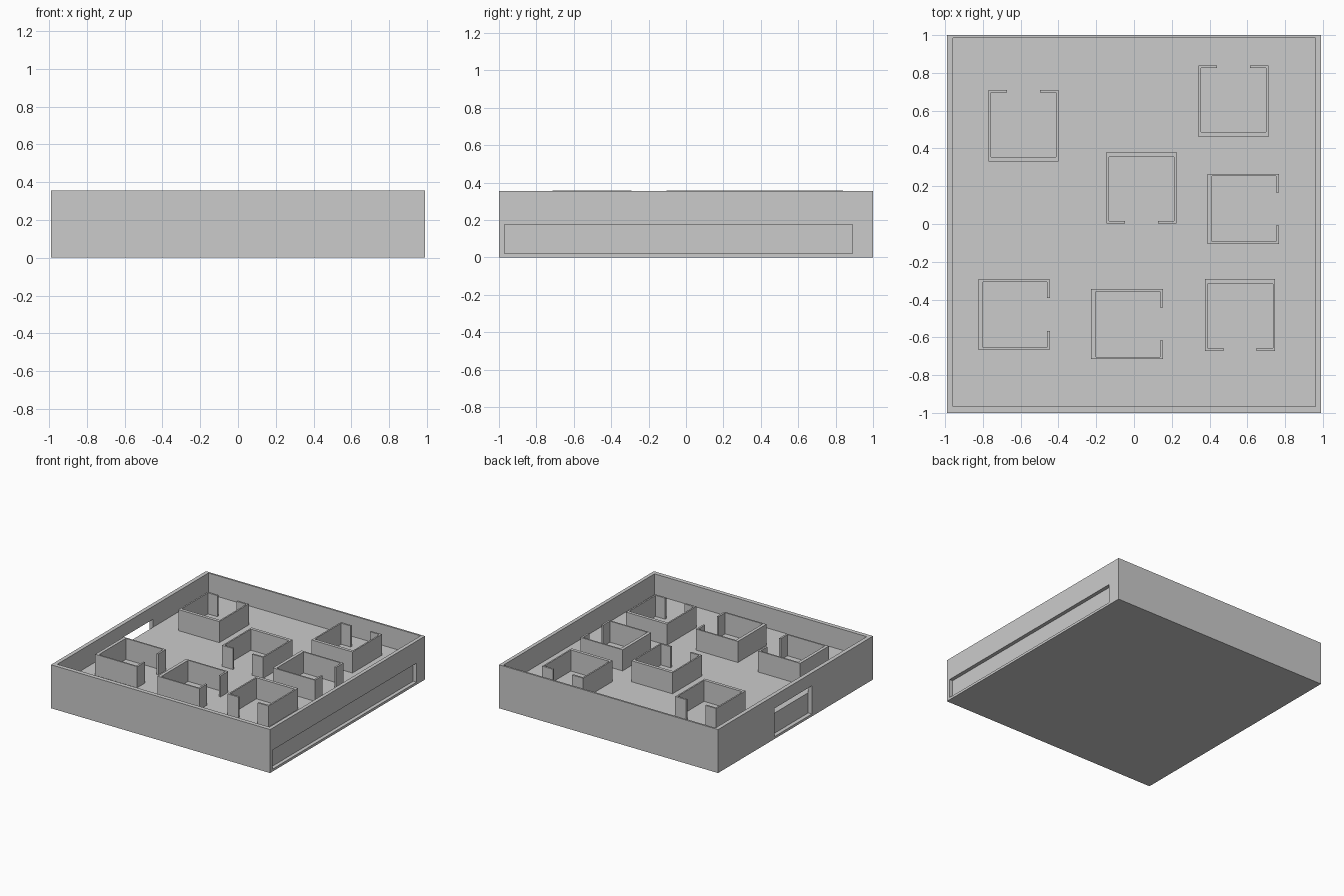
import bpy, bmesh, math
from mathutils import Matrix

cube = bpy.data.objects.get("Cube")
if cube:
    bpy.data.objects.remove(cube, do_unlink=True)

grey = bpy.data.materials.new("plain grey")
grey.use_nodes = True
grey.diffuse_color = (0.6, 0.6, 0.6, 1)
grey.node_tree.nodes["Principled BSDF"].inputs["Base Color"].default_value = grey.diffuse_color

TOP = 0.355       # rim height
FLOOR = 0.185     # raised floor height
HX, HY = 0.99, 1.0


def finish(name, bm):
    bmesh.ops.recalc_face_normals(bm, faces=bm.faces)
    mesh = bpy.data.meshes.new(name)
    bm.to_mesh(mesh)
    bm.free()
    mesh.materials.append(grey)
    obj = bpy.data.objects.new(name, mesh)
    bpy.context.collection.objects.link(obj)
    return obj


def box(name, x, y, z):
    """Box from (min, max) ranges."""
    bm = bmesh.new()
    bmesh.ops.create_cube(bm, size=1)
    for v in bm.verts:
        v.co = [r[0] if c < 0 else r[1] for c, r in zip(v.co, (x, y, z))]
    return finish(name, bm)


def cut(target, name, x, y, z):
    cutter = box(name, x, y, z)
    cutter.hide_render = True
    cutter.hide_viewport = True
    cutter.display_type = 'WIRE'
    mod = target.modifiers.new(name, 'BOOLEAN')
    mod.operation = 'DIFFERENCE'
    mod.solver = 'EXACT'
    mod.object = cutter
    # apply the cut, then drop the cutter
    bpy.context.view_layer.update()
    graph = bpy.context.evaluated_depsgraph_get()
    mesh = bpy.data.meshes.new_from_object(target.evaluated_get(graph))
    target.modifiers.clear()
    target.data = mesh
    bpy.data.objects.remove(cutter, do_unlink=True)


# Tray: solid base with a rim around it
tray = box("tray", (-HX, HX), (-HY, HY), (0, TOP))
cut(tray, "tray_hollow", (-0.957, 0.96), (-0.965, 0.985), (FLOOR, 1))
# Long shallow recess in the +x side
cut(tray, "side_recess", (0.96, 1.1), (-0.97, 0.89), (0.02, 0.175))
# Gateway in the -x rim, with a recessed panel below floor level
cut(tray, "gateway", (-1.1, -0.957), (-0.21, 0.27), (0.02, 0.25))


def room(name, cx, cy, angle):
    """Small roofless room; its doorway faces +y before turning."""
    w, d = 0.185, 0.19           # half width and depth
    side, back, front, gap = 0.012, 0.026, 0.015, 0.087
    half = [(w, -d), (w, d), (gap, d), (gap, d - front),
            (w - side, d - front), (w - side, back - d)]
    outline = half + [(-x, y) for x, y in reversed(half)]
    bm = bmesh.new()
    face = bm.faces.new([bm.verts.new((x, y, FLOOR - 0.005)) for x, y in outline])
    ext = bmesh.ops.extrude_face_region(bm, geom=[face])
    for v in ext["geom"]:
        if isinstance(v, bmesh.types.BMVert):
            v.co.z = TOP + 0.002
    bm.transform(Matrix.Translation((cx, cy, 0)) @ Matrix.Rotation(math.radians(angle), 4, 'Z'))
    finish(name, bm)


# Rooms: centre and turn
NORTH, SOUTH, EAST = 0, 180, -90
room("back_right_room", -0.585, 0.52, NORTH)
room("back_left_room", 0.527, 0.65, NORTH)
room("centre_room", 0.04, 0.192, SOUTH)
room("middle_left_room", 0.578, 0.08, EAST)
room("front_right_room", -0.635, -0.48, EAST)
room("front_middle_room", -0.037, -0.53, EAST)
room("front_left_room", 0.562, -0.482, SOUTH)
